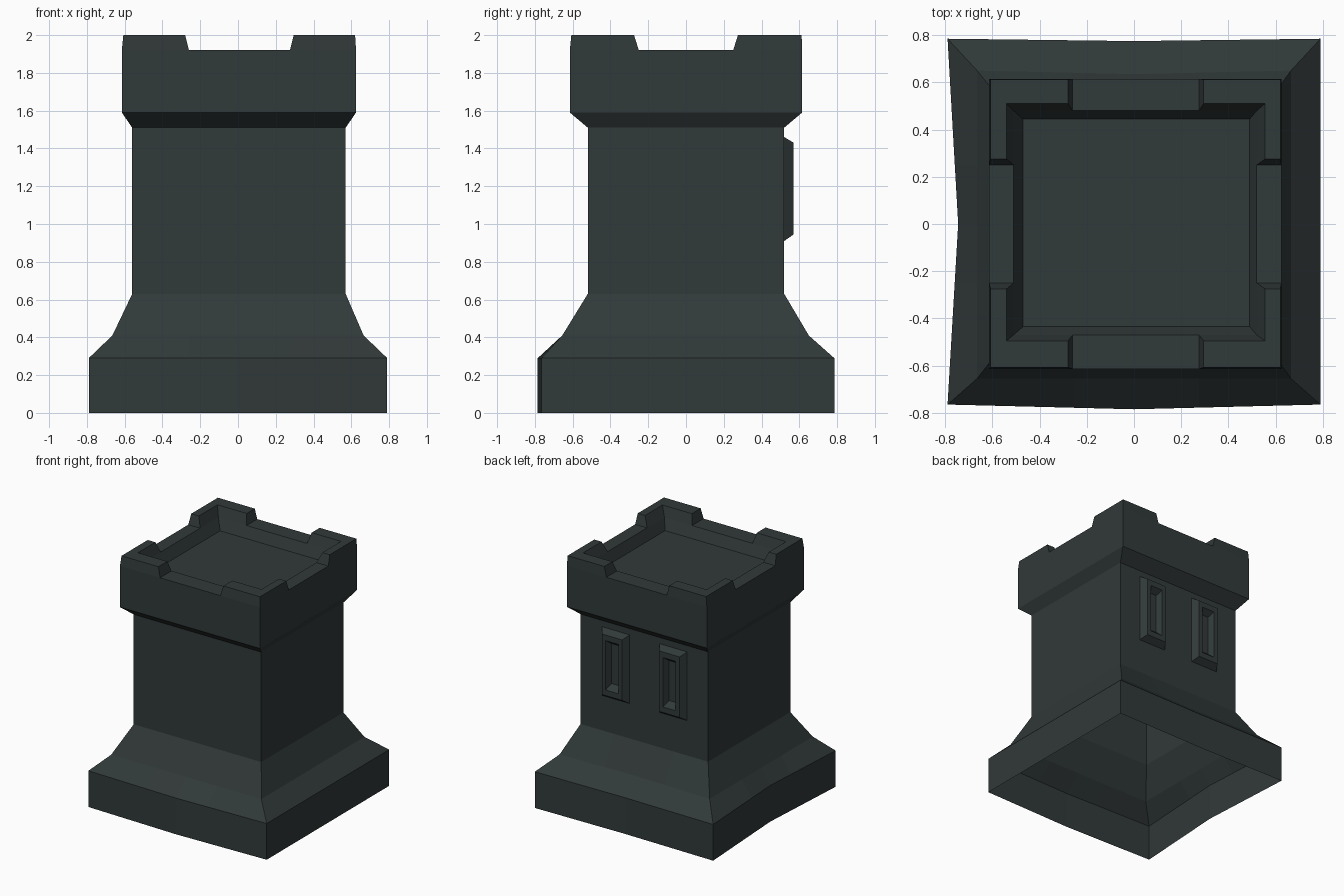
import bpy, bmesh

if "Cube" in bpy.data.objects:
    bpy.data.objects.remove(bpy.data.objects["Cube"])

stone = bpy.data.materials.new("dark slate stone")
stone.diffuse_color = (0.031, 0.041, 0.041, 1)
stone.use_nodes = True
stone.node_tree.nodes["Principled BSDF"].inputs["Base Color"].default_value = stone.diffuse_color


def finish(bm, name):
    bmesh.ops.recalc_face_normals(bm, faces=bm.faces[:])
    me = bpy.data.meshes.new(name)
    bm.to_mesh(me)
    bm.free()
    me.materials.append(stone)
    ob = bpy.data.objects.new(name, me)
    bpy.context.collection.objects.link(ob)
    return ob


def ring(bm, x0, x1, y0, y1, z, nx=(-0.26, 0.275), ny=(-0.25, 0.25), bow=(0, 0, 0, 0)):
    """Square loop of 16 points: corner, gap start, middle, gap end per side.
    bow shifts the middle of the front, right, back and left sides."""
    f, r, b, l = bow

    def part(n, end):                       # how much bow reaches a gap point
        return 1 - abs(n / end)

    pts = [(x0, y0), (nx[0], y0 + f * part(nx[0], x0)), (0, y0 + f), (nx[1], y0 + f * part(nx[1], x1)),
           (x1, y0), (x1 + r * part(ny[0], y0), ny[0]), (x1 + r, 0), (x1 + r * part(ny[1], y1), ny[1]),
           (x1, y1), (nx[1], y1 + b * part(nx[1], x1)), (0, y1 + b), (nx[0], y1 + b * part(nx[0], x0)),
           (x0, y1), (x0 + l * part(ny[1], y1), ny[1]), (x0 + l, 0), (x0 + l * part(ny[0], y0), ny[0])]
    return [bm.verts.new((x, y, z)) for x, y in pts]


def loft(bm, a, b, keep=lambda i: True):
    n = len(a)
    for i in range(n):
        if keep(i):
            j = (i + 1) % n
            bm.faces.new((a[i], a[j], b[j], b[i]))


def is_merlon(i):
    return i % 4 in (0, 3)


# Tower: plinth, sloped foot, shaft and flared head, open underneath
bm = bmesh.new()
bow = (-0.02, 0, -0.01, 0.045)
rings = [
    ring(bm, -0.79, 0.79, -0.765, 0.785, 0, bow=bow),
    ring(bm, -0.79, 0.79, -0.765, 0.785, 0.29, bow=bow),
    ring(bm, -0.665, 0.665, -0.655, 0.65, 0.41, bow=(0, 0, -0.015, 0)),
    ring(bm, -0.56, 0.57, -0.52, 0.52, 0.63),
    ring(bm, -0.56, 0.57, -0.52, 0.52, 1.51),
    ring(bm, -0.615, 0.625, -0.615, 0.615, 1.59),
    ring(bm, -0.615, 0.625, -0.615, 0.615, 1.92),
]
for a, b in zip(rings, rings[1:]):
    loft(bm, a, b)

# Battlements: gaps at 1.92, corner merlons at 2.0, sunken roof floor
outer = rings[-1]
inner = ring(bm, -0.51, 0.52, -0.47, 0.48, 1.92)
wide = dict(nx=(-0.28, 0.295), ny=(-0.275, 0.275))
top_out = ring(bm, -0.607, 0.62, -0.607, 0.612, 2.0, **wide)
top_in = ring(bm, -0.54, 0.555, -0.495, 0.51, 2.0, **wide)
floor = ring(bm, -0.47, 0.49, -0.435, 0.445, 1.835)
loft(bm, outer, inner, lambda i: not is_merlon(i))
for a, b in ((outer, top_out), (top_out, top_in), (top_in, inner)):
    loft(bm, a, b, is_merlon)
for i in range(16):
    if i % 2:                               # merlon end faces beside each gap
        bm.faces.new((outer[i], top_out[i], top_in[i], inner[i]))
loft(bm, inner, floor)
bm.faces.new(floor)
bmesh.ops.delete(bm, geom=[v for v in bm.verts if not v.link_faces], context='VERTS')
finish(bm, "tower")

# Two bevelled slit windows on the back
for cx, side in ((0.257, "left"), (-0.252, "right")):
    bm = bmesh.new()
    loops = []
    for hw, z0, z1, y in ((0.122, 0.91, 1.46, 0.52), (0.09, 0.945, 1.43, 0.57),
                          (0.056, 0.99, 1.385, 0.57), (0.036, 1.03, 1.35, 0.524)):
        loops.append([bm.verts.new((cx + sx * hw, y, z))
                      for sx, z in ((1, z0), (-1, z0), (-1, z1), (1, z1))])
    for a, b in zip(loops, loops[1:]):
        loft(bm, a, b)
    bm.faces.new(loops[-1])
    finish(bm, "window_" + side)
